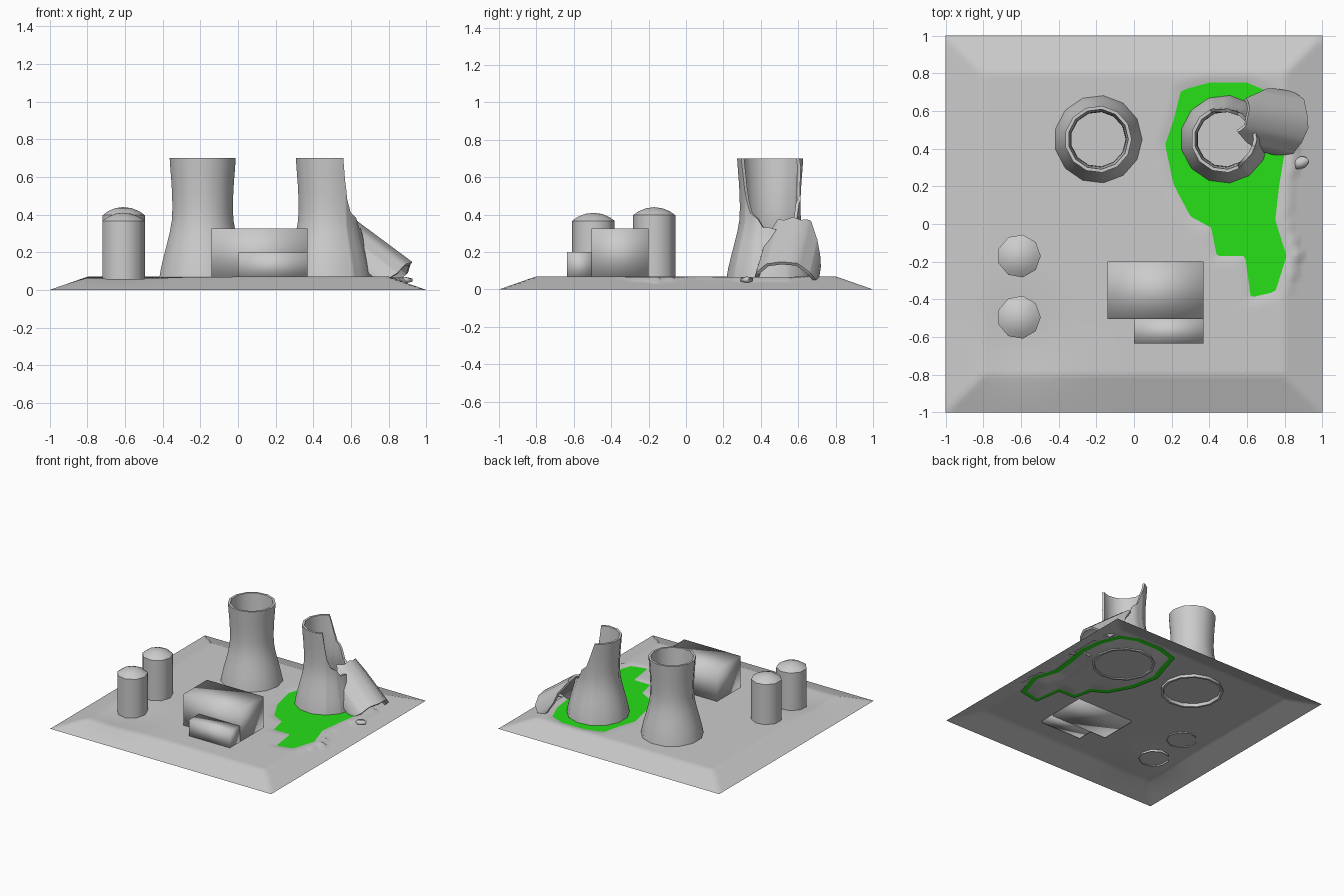
import bpy, bmesh, math
from mathutils import Vector, Matrix, geometry

if "Cube" in bpy.data.objects:
    bpy.data.objects.remove(bpy.data.objects["Cube"])

SIDES = 13
STEP = 2 * math.pi / SIDES


def interp(pts, t):
    """Piecewise linear lookup in a list of (t, value)."""
    if t <= pts[0][0]:
        return pts[0][1]
    for (a, va), (b, vb) in zip(pts, pts[1:]):
        if t <= b:
            return va + (vb - va) * (t - a) / (b - a)
    return pts[-1][1]


def finish(name, bm, angle=None, recalc=True):
    if recalc:
        bmesh.ops.recalc_face_normals(bm, faces=bm.faces)
    me = bpy.data.meshes.new(name)
    bm.to_mesh(me)
    bm.free()
    ob = bpy.data.objects.new(name, me)
    bpy.context.collection.objects.link(ob)
    if angle:
        bpy.ops.object.select_all(action='DESELECT')
        ob.select_set(True)
        bpy.context.view_layer.objects.active = ob
        bpy.ops.object.shade_smooth_by_angle(angle=math.radians(angle))
    return ob


def shell(name, cols, radius, matrix, rows=10, thick=0.018, closed=True):
    """Thick 13-sided wall; cols = (degrees, bottom z, top z)."""
    bm = bmesh.new()
    rings = []
    for deg, z0, z1 in cols:
        a = math.radians(deg)
        off = (a % STEP) - STEP / 2
        chord = math.cos(STEP / 2) / math.cos(off)
        zs = [z0 + (z1 - z0) * k / rows for k in range(rows + 1)]
        path = [(radius(z), z) for z in zs] + [(radius(z) - thick, z) for z in reversed(zs)]
        rings.append([bm.verts.new(matrix @ Vector((r * chord * math.cos(a), r * chord * math.sin(a), z)))
                      for r, z in path])
    n = len(rings[0])
    for i in range(len(rings) if closed else len(rings) - 1):
        p, q = rings[i], rings[(i + 1) % len(rings)]
        for k in range(n):
            bm.faces.new((p[k], q[k], q[(k + 1) % n], p[(k + 1) % n]))
    if not closed:
        for ring in (rings[0], rings[-1]):
            for k in range(rows):
                bm.faces.new((ring[k], ring[k + 1], ring[n - 2 - k], ring[n - 1 - k]))
    return finish(name, bm, 40)


def disc(name, x, y, z, r):
    bm = bmesh.new()
    bmesh.ops.create_circle(bm, cap_ends=True, segments=SIDES, radius=r,
                            matrix=Matrix.Translation((x, y, z)))
    return finish(name, bm, recalc=False)


# Pool outline shared by the ground hollow and the liquid
outline = [Vector(p) for p in [
    (.25, .71), (.4, .75), (.6, .75), (.72, .70), (.78, .55), (.8, .38), (.77, .2), (.75, .02),
    (.81, -.17), (.75, -.36), (.62, -.39), (.59, -.17), (.44, -.17), (.41, -.02), (.3, .04),
    (.21, .21), (.165, .42), (.21, .55)]]
POOL_Z = 0.062


def pool_depth(p):
    """Signed distance to the outline, positive inside."""
    best, inside = 9, False
    for a, b in zip(outline, outline[1:] + outline[:1]):
        t = max(0, min(1, (p - a).dot(b - a) / (b - a).length_squared))
        best = min(best, (p - a.lerp(b, t)).length)
        if (a.y > p.y) != (b.y > p.y) and p.x < a.x + (b.x - a.x) * (p.y - a.y) / (b.y - a.y):
            inside = not inside
    return best if inside else -best


# Ground sheet with sloping borders and a hollow
bm = bmesh.new()
bmesh.ops.create_grid(bm, x_segments=80, y_segments=80, size=1)
for v in bm.verts:
    x, y = v.co.x, v.co.y
    d = 1 - max(abs(x), abs(y))
    z = 0.07 * min(1, d / 0.2)
    z -= 0.022 * math.exp(-((x + .6) ** 2 + (y + .62) ** 2) / 0.06) * min(1, d / 0.2)
    s = pool_depth(Vector((x, y)))
    if s > 0:
        z = POOL_Z - min(0.02, s * 0.2)
    elif s > -0.07:
        z = max(z, 0.067 * min(1, d / 0.1))
        z = min(z, POOL_Z - s * 0.2)
    v.co.z = z
finish("ground", bm, 60, recalc=False)

# Green liquid, slightly wider than the hollow so its rim is buried
bm = bmesh.new()
vs = []
for i, p in enumerate(outline):
    e1 = (p - outline[i - 1]).normalized()
    e2 = (outline[(i + 1) % len(outline)] - p).normalized()
    nrm = Vector((-(e1 + e2).y, (e1 + e2).x)).normalized()
    q = p + nrm * 0.045
    vs.append(bm.verts.new((q.x, q.y, POOL_Z)))
face = bm.faces.new(vs)
face.normal_update()
if face.normal.z < 0:
    face.normal_flip()
bmesh.ops.triangulate(bm, faces=bm.faces)
pool = finish("liquid_pool", bm, recalc=False)
green = bpy.data.materials.new("green")
green.diffuse_color = (0.02, 0.75, 0.01, 1)
green.use_nodes = True
green.node_tree.nodes["Principled BSDF"].inputs["Base Color"].default_value = green.diffuse_color
pool.data.materials.append(green)

# Cooling towers
profile = [(.04, .238), (.12, .225), (.2, .205), (.28, .183), (.36, .166), (.44, .163),
           (.52, .165), (.60, .170), (.66, .176), (.70, .178)]
tower_r = lambda z: interp(profile, z)
degs = [i * 360 / SIDES for i in range(SIDES)]
shell("intact_tower", [(a, .045, .70) for a in degs], tower_r, Matrix.Translation((-.19, .45, 0)))
disc("intact_tower_floor", -.19, .45, .085, .22)

break_line = [(0, .33), (22, .31), (45, .36), (62, .38), (75, .46), (92, .50), (105, .60), (116, .70),
              (297, .70), (302, .58), (308, .48), (318, .41), (335, .38), (347, .33), (360, .33)]
cuts = sorted(set(degs + [a for a, _ in break_line if a < 360]))
shell("broken_tower", [(a, .035, interp(break_line, a)) for a in cuts], tower_r,
      Matrix.Translation((.48, .45, 0)))
disc("broken_tower_floor", .48, .45, .085, .22)

# Fallen wall piece leaning on the broken tower
axis = (Vector((.92, .51, .14)) - Vector((.59, .575, .40))).normalized()
side = Vector((0, 0, 1)).cross(axis).normalized()
up = axis.cross(side)
m = Matrix((-side, up, axis)).transposed()
m = Matrix((up, side, axis)).transposed().to_4x4()
if m.determinant() < 0:
    m = Matrix((up, -side, axis)).transposed().to_4x4()
m.translation = Vector((.59, .575, .40)) - up * .168
upper = [(-88, .30), (-75, .20), (-55, .12), (-35, .01), (-15, .03), (0, .02), (18, .03), (35, 0),
         (55, .10), (72, .20), (88, .27)]
lower = [(-88, .39), (-60, .42), (-30, .41), (0, .425), (30, .415), (60, .42), (88, .38)]
angles = sorted(set([a for a, _ in upper] + [k * 360 / SIDES for k in range(-3, 4)]))
shell("fallen_wall", [(a, interp(upper, a), interp(lower, a)) for a in angles],
      lambda z: .166 + .012 * z / .42, m, rows=6, closed=False)

# Small rubble shard
bm = bmesh.new()
bmesh.ops.create_icosphere(bm, subdivisions=1, radius=1,
                           matrix=Matrix.Translation((.885, .325, .052)) @ Matrix.Rotation(.4, 4, 'Z')
                           @ Matrix.Diagonal((.05, .036, .018, 1)))
finish("rubble_shard", bm, 60)

# Storage tanks: nine sides with shallow domes
for name, y, z0, top in (("back_tank", -.17, .06, .44), ("front_tank", -.495, .042, .41)):
    bm = bmesh.new()
    rings = []
    for r, z in ((.115, z0), (.115, top - .043), (.085, top - .022), (.045, top - .006)):
        rings.append([bm.verts.new((-.61 + r * math.cos(math.tau * i / 9),
                                    y + r * math.sin(math.tau * i / 9), z)) for i in range(9)])
    tip = bm.verts.new((-.61, y, top))
    for p, q in zip(rings, rings[1:]):
        for i in range(9):
            j = (i + 1) % 9
            bm.faces.new((p[i], p[j], q[j], q[i]))
    for i in range(9):
        bm.faces.new((rings[-1][i], rings[-1][(i + 1) % 9], tip))
    finish(name, bm, 42)

# Control building: main hall and lower annex
for name, x0, x1, y0, y1, top in (("main_hall", -.14, .37, -.505, -.2, .325),
                                  ("front_annex", 0, .37, -.635, -.505, .2)):
    bm = bmesh.new()
    bmesh.ops.create_cube(bm, size=1, matrix=Matrix.Translation(((x0 + x1) / 2, (y0 + y1) / 2, (top + .055) / 2))
                          @ Matrix.Diagonal((x1 - x0, y1 - y0, top - .055, 1)))
    finish(name, bm, 100)
